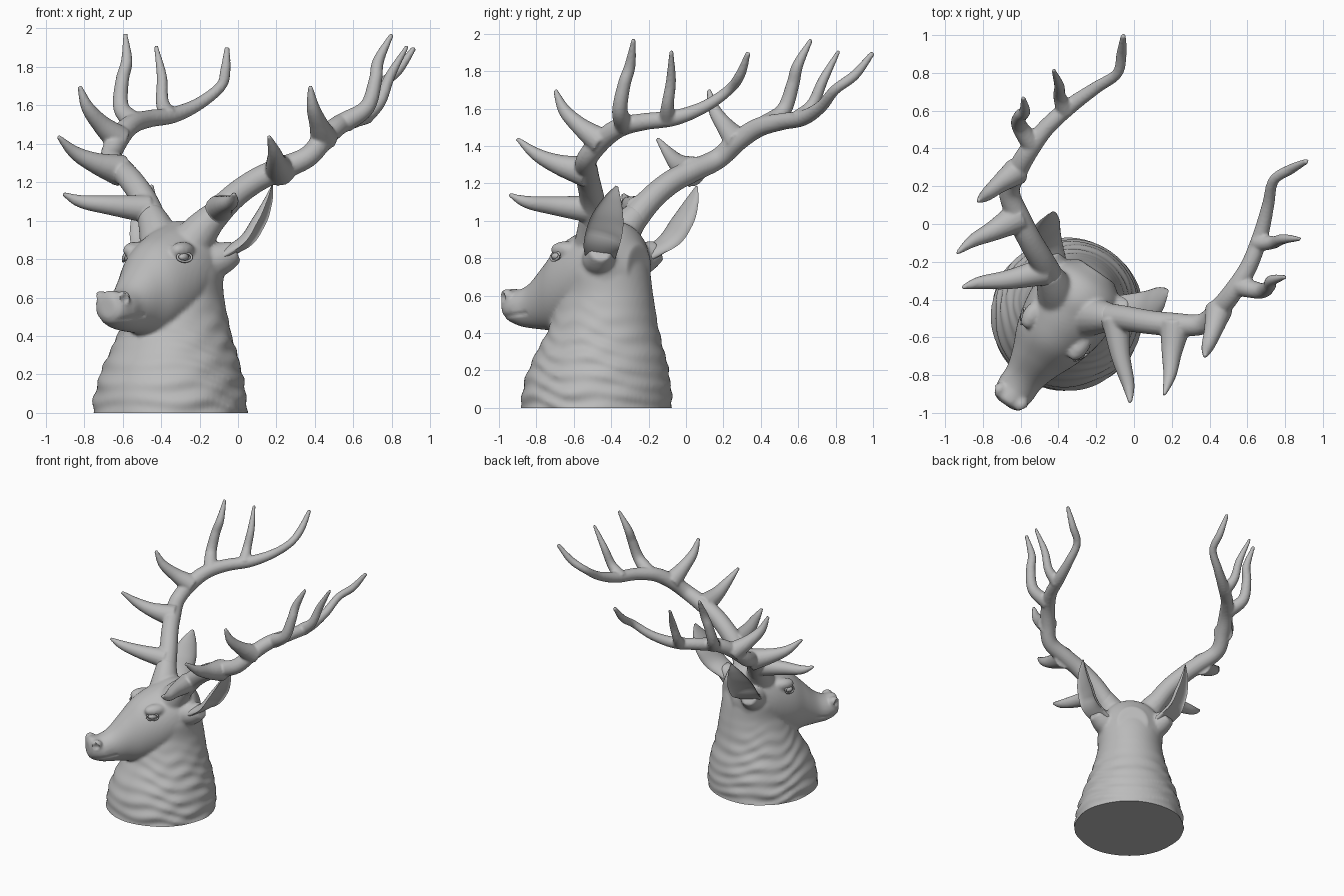
import bpy, bmesh, math
from mathutils import Vector, Matrix

cube = bpy.data.objects.get("Cube")
if cube:
    bpy.data.objects.remove(cube, do_unlink=True)

# The bust is symmetric in its own frame, which is turned on its base
TURN = math.radians(-34.4)
BASE = Vector((-0.355, -0.48, 0))

grey = bpy.data.materials.new("plaster_grey")
grey.use_nodes = True
grey.diffuse_color = (0.5, 0.5, 0.5, 1)
grey.node_tree.nodes["Principled BSDF"].inputs["Base Color"].default_value = (0.5, 0.5, 0.5, 1)


def spline(points, steps=8):
    """Smooth curve through points of any dimension."""
    pts = [Vector(p) for p in points]
    pts = [pts[0] * 2 - pts[1]] + pts + [pts[-1] * 2 - pts[-2]]
    out = []
    for p, a, b, n in zip(pts, pts[1:], pts[2:], pts[3:]):
        for i in range(steps):
            t = i / steps
            out.append((a * 2 + (b - p) * t + (p * 2 - a * 5 + b * 4 - n) * t * t
                        + (a * 3 - p - b * 3 + n) * t ** 3) / 2)
    return out + [pts[-2]]


def loft(bm, rings):
    """Skin closed rings and cap both ends."""
    loops = [[bm.verts.new(co) for co in ring] for ring in rings]
    count = len(loops[0])
    for low, high in zip(loops, loops[1:]):
        for i in range(count):
            j = (i + 1) % count
            bm.faces.new((low[i], low[j], high[j], high[i]))
    bm.faces.new(loops[0])
    bm.faces.new(loops[-1])


def circle(count):
    return [(math.cos(math.tau * i / count), math.sin(math.tau * i / count)) for i in range(count)]


def tube(bm, points, sides=16, steps=8):
    """Tapered round branch; every point is x, y, z, radius."""
    path = spline(points, steps)
    centres = [p.xyz for p in path]
    rings, last, side = [], None, None
    for i, c in enumerate(centres):
        tangent = (centres[min(i + 1, len(path) - 1)] - centres[max(i - 1, 0)]).normalized()
        side = last.rotation_difference(tangent) @ side if last else tangent.orthogonal().normalized()
        last, up = tangent, tangent.cross(side)
        r = max(path[i][3], 0.006)
        rings.append([c + (side * x + up * y) * r for x, y in circle(sides)])
    loft(bm, rings)


def ball(bm, centre, scale):
    matrix = Matrix.Translation(centre) @ Matrix.Diagonal((*scale, 1))
    bmesh.ops.create_uvsphere(bm, u_segments=24, v_segments=16, radius=1, matrix=matrix)


def make(name, bm, mirror=True, voxel=0, smooth=0):
    """Turn a bmesh into a finished, placed object with its modifiers applied."""
    if mirror:
        copy = bmesh.ops.duplicate(bm, geom=bm.verts[:] + bm.edges[:] + bm.faces[:])
        for v in copy["geom"]:
            if isinstance(v, bmesh.types.BMVert):
                v.co.x = -v.co.x
    bmesh.ops.recalc_face_normals(bm, faces=bm.faces[:])
    mesh = bpy.data.meshes.new(name)
    bm.to_mesh(mesh)
    bm.free()
    obj = bpy.data.objects.new(name, mesh)
    bpy.context.collection.objects.link(obj)
    obj.location, obj.rotation_euler.z = BASE, TURN
    if voxel:
        mod = obj.modifiers.new("Fuse", 'REMESH')
        mod.mode, mod.voxel_size = 'VOXEL', voxel
        mod = obj.modifiers.new("Soften", 'SMOOTH')
        mod.factor, mod.iterations = 0.5, smooth
        fused = obj.evaluated_get(bpy.context.evaluated_depsgraph_get())
        obj.data = bpy.data.meshes.new_from_object(fused)
        obj.modifiers.clear()
    obj.data.materials.clear()
    obj.data.materials.append(grey)
    return obj


def shade(obj, angle=50):
    bpy.ops.object.select_all(action='DESELECT')
    obj.select_set(True)
    bpy.context.view_layer.objects.active = obj
    bpy.ops.object.shade_smooth_by_angle(angle=math.radians(angle))


# Neck: z, y centre, half width, half depth; wrinkled low down
bm = bmesh.new()
rings = []
neck = [(-0.05, 0, 0.405, 0.405), (0.1, 0.005, 0.39, 0.4), (0.25, 0.02, 0.35, 0.365),
        (0.4, 0.044, 0.295, 0.305), (0.6, 0.07, 0.24, 0.25), (0.75, 0.07, 0.235, 0.22),
        (0.88, 0.09, 0.17, 0.15)]
for z, yc, ra, rb in spline(neck, 14):
    ring = []
    for x, y in circle(96):
        fade = max(0, min(1, (0.62 - z) * 4)) * (0.3 + 0.7 * abs(x))
        fold = math.sin(z * 72 + y * 5 + 1.5 * math.sin(y * 6 + z * 9)) + 0.5 * math.sin(z * 40 - y * 9)
        k = 1 + 0.017 * fade * fold
        ring.append((x * ra * k, yc + y * rb * k, z))
    rings.append(ring)
loft(bm, rings)

# Skull and muzzle: y, z centre, half width, half height
head = [(-0.578, 0.55, 0.045, 0.05), (-0.555, 0.55, 0.085, 0.085), (-0.48, 0.535, 0.105, 0.1),
        (-0.4, 0.55, 0.108, 0.127), (-0.3, 0.595, 0.14, 0.182), (-0.2, 0.635, 0.185, 0.24),
        (-0.1, 0.67, 0.215, 0.262), (0, 0.71, 0.232, 0.262), (0.1, 0.74, 0.232, 0.26),
        (0.2, 0.75, 0.21, 0.22), (0.28, 0.75, 0.11, 0.12)]
loft(bm, [[(x * ra, y, zc + u * rz) for x, u in circle(48)] for y, zc, ra, rz in spline(head, 6)])

# Brows, antler stumps and ear roots
for s in (-1, 1):
    ball(bm, (s * 0.15, -0.1, 0.845), (0.05, 0.085, 0.045))
    ball(bm, (s * 0.07, -0.53, 0.6), (0.035, 0.04, 0.035))
    tube(bm, [(s * 0.07, 0.04, 0.84, 0.12), (s * 0.14, 0.085, 0.95, 0.095), (s * 0.21, 0.125, 1.04, 0.07)])
    tube(bm, [(s * 0.12, 0.1, 0.78, 0.1), (s * 0.2, 0.16, 0.8, 0.09), (s * 0.27, 0.215, 0.84, 0.06)])
bust = make("head_and_neck", bm, False, 0.0115, 5)

# Carve nostrils and mouth, then cut the base flat
bm = bmesh.new()
bm.from_mesh(bust.data)
for v in bm.verts:
    for s in (-1, 1):
        gap = (v.co - Vector((s * 0.088, -0.545, 0.595))).length / 0.027
        if gap < 1:
            v.co += Vector((-s * 0.016, 0.02, 0)) * (1 - gap * gap)
    slit = abs(v.co.z - 0.485 - (v.co.y + 0.56) * 0.12) / 0.016
    if v.co.y < -0.38 and slit < 1:
        v.co.x *= 1 - 0.07 * (1 - slit)
bmesh.ops.bisect_plane(bm, geom=bm.verts[:] + bm.edges[:] + bm.faces[:],
                       plane_co=(0, 0, 0), plane_no=(0, 0, 1), clear_inner=True)
bmesh.ops.holes_fill(bm, edges=[e for e in bm.edges if e.is_boundary])
bmesh.ops.recalc_face_normals(bm, faces=bm.faces[:])
bm.to_mesh(bust.data)
bm.free()
shade(bust)

# Antlers: one main beam and five tines
branches = [
    [(0.13, 0.08, 0.93, 0.08), (0.263, 0.156, 1.1, 0.068), (0.381, 0.213, 1.2, 0.064),
     (0.486, 0.272, 1.26, 0.062), (0.618, 0.363, 1.33, 0.056), (0.647, 0.48, 1.43, 0.055),
     (0.657, 0.607, 1.5, 0.052), (0.649, 0.76, 1.53, 0.046), (0.608, 0.926, 1.55, 0.042),
     (0.551, 1.08, 1.61, 0.033), (0.502, 1.204, 1.7, 0.028), (0.543, 1.305, 1.78, 0.027),
     (0.59, 1.39, 1.9, 0.014)],
    [(0.222, 0.128, 1.06, 0.075), (0.359, -0.02, 1.08, 0.052), (0.477, -0.122, 1.1, 0.034),
     (0.54, -0.195, 1.14, 0.011)],
    [(0.503, 0.284, 1.26, 0.085), (0.571, 0.149, 1.3, 0.055), (0.63, 0.044, 1.355, 0.035),
     (0.665, -0.06, 1.44, 0.011)],
    [(0.647, 0.48, 1.42, 0.075), (0.685, 0.372, 1.5, 0.05), (0.711, 0.281, 1.59, 0.034),
     (0.727, 0.231, 1.7, 0.012)],
    [(0.665, 0.64, 1.51, 0.055), (0.775, 0.684, 1.59, 0.042), (0.798, 0.728, 1.73, 0.035),
     (0.793, 0.762, 1.83, 0.03), (0.84, 0.818, 1.97, 0.012)],
    [(0.615, 0.885, 1.54, 0.05), (0.685, 0.932, 1.62, 0.034), (0.719, 0.977, 1.75, 0.027),
     (0.793, 1.03, 1.91, 0.011)],
]
bm = bmesh.new()
for branch in branches:
    tube(bm, branch)
shade(make("antlers", bm, True, 0.009, 4), 70)

# Ears: cupped crescents opening outwards
bm = bmesh.new()
ear = spline([(0.17, 0.14, 0.78, 0.075), (0.31, 0.245, 0.87, 0.095), (0.364, 0.318, 0.99, 0.092),
              (0.382, 0.365, 1.1, 0.055), (0.38, 0.393, 1.185, 0.008)])
rings = []
for i, p in enumerate(ear):
    tangent = (ear[min(i + 1, len(ear) - 1)].xyz - ear[max(i - 1, 0)].xyz).normalized()
    wide = Vector((-0.35, 0.94, 0))
    wide = (wide - tangent * wide.dot(tangent)).normalized()
    out = wide.cross(tangent)
    cup = 0.5 - 0.8 * min(1, i / 11)
    rings.append([p.xyz + (wide * x + out * y * (cup if y > 0 else 0.55)) * p[3] for x, y in circle(28)])
loft(bm, rings)
shade(make("ears", bm), 60)

# Eyes with raised lids
eye = Vector((0.176, -0.132, 0.81))
along, up = Vector((0.42, 0.9, 0.05)).normalized(), Vector((-0.3, 0.1, 0.95)).normalized()
bm = bmesh.new()
ball(bm, eye, (0.024, 0.034, 0.022))
shade(make("eyes", bm))
bm = bmesh.new()
lid = [eye + along * x * 0.043 + up * y * 0.024 + Vector((0.012, -0.006, 0)) for x, y in circle(16)]
tube(bm, [(*p, 0.0065) for p in lid + lid[:1]], 8, 2)
shade(make("eyelids", bm))
